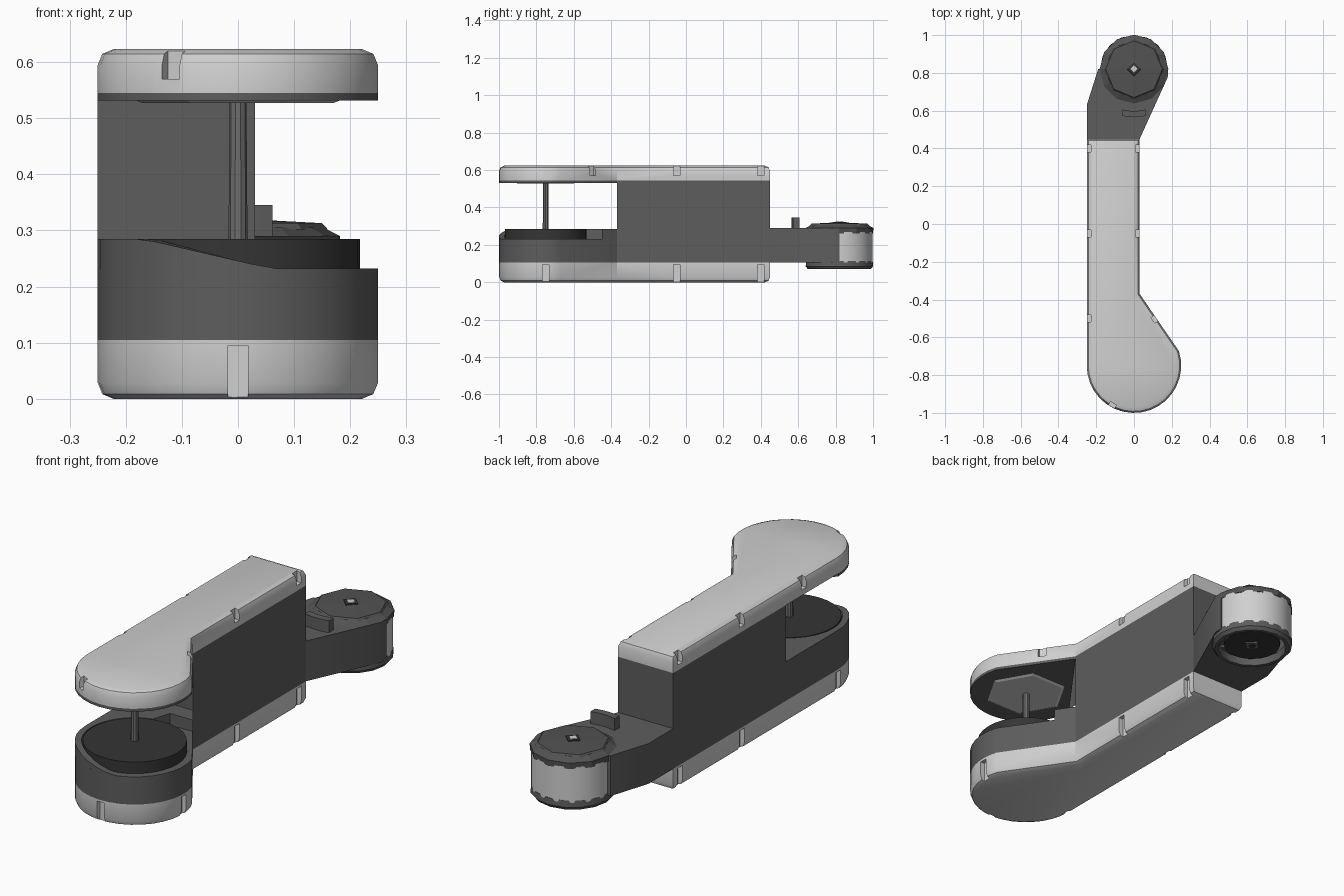
import bpy, bmesh, math
from mathutils import Matrix

cube = bpy.data.objects.get("Cube")
if cube:
    bpy.data.objects.remove(cube, do_unlink=True)


def material(name, v):
    m = bpy.data.materials.new(name)
    m.use_nodes = True
    col = (v, v, v, 1)
    m.diffuse_color = col
    bsdf = next(n for n in m.node_tree.nodes if n.type == 'BSDF_PRINCIPLED')
    bsdf.inputs["Base Color"].default_value = col
    bsdf.inputs["Roughness"].default_value = 0.6
    return m


LIGHT = material("light_grey", 0.63)
DARK = material("dark_grey", 0.11)
BLACK = material("charcoal", 0.035)
STEEL = material("steel_grey", 0.16)
CAP = material("cap_grey", 0.085)


def finish(name, bm, mat, smooth=True):
    bmesh.ops.recalc_face_normals(bm, faces=bm.faces)
    me = bpy.data.meshes.new(name)
    bm.to_mesh(me)
    bm.free()
    me.materials.append(mat)
    ob = bpy.data.objects.new(name, me)
    bpy.context.collection.objects.link(ob)
    if smooth:
        shade(ob)
    return ob


def shade(ob):
    bpy.ops.object.select_all(action='DESELECT')
    ob.select_set(True)
    bpy.context.view_layer.objects.active = ob
    bpy.ops.object.shade_smooth_by_angle(angle=math.radians(32))


def arc(cx, cy, r, a0, a1, n):
    """n + 1 points along an arc, angles in degrees."""
    angles = [math.radians(a0 + (a1 - a0) * i / n) for i in range(n + 1)]
    return [(cx + r * math.cos(a), cy + r * math.sin(a)) for a in angles]


def prism(name, pts, z0, z1, mat, bevel_z=None, bevel=0.03, smooth=True):
    """Extrude an outline; optionally round the rim lying at height bevel_z."""
    bm = bmesh.new()
    base = bm.faces.new([bm.verts.new((x, y, z0)) for x, y in pts])
    ext = bmesh.ops.extrude_face_region(bm, geom=[base])
    for v in ext["geom"]:
        if isinstance(v, bmesh.types.BMVert):
            v.co.z = z1
    if bevel_z is not None:
        rim = [e for e in bm.edges
               if all(abs(v.co.z - bevel_z) < 1e-5 for v in e.verts)]
        bmesh.ops.bevel(bm, geom=rim, offset=bevel, segments=2,
                        profile=0.5, affect='EDGES')
    return finish(name, bm, mat, smooth)


def lathe(name, profile, cx, cy, n, mat, smooth=True):
    """Revolve a (radius, z) profile around a vertical axis."""
    bm = bmesh.new()
    vs = [bm.verts.new((cx + r, cy, z)) for r, z in profile]
    edges = [bm.edges.new(p) for p in zip(vs, vs[1:])]
    bmesh.ops.spin(bm, geom=vs + edges, cent=(cx, cy, 0), axis=(0, 0, 1),
                   angle=math.tau, steps=n, use_duplicate=False)
    bmesh.ops.remove_doubles(bm, verts=bm.verts, dist=1e-5)
    return finish(name, bm, mat, smooth)


def cut_notches(ob, spots, z0, z1):
    """Cut small clip slots into a cover rim; each spot is x, y, angle."""
    bm = bmesh.new()
    for x, y, deg in spots:
        mat = (Matrix.Translation((x, y, (z0 + z1) / 2))
               @ Matrix.Rotation(math.radians(deg), 4, 'Z')
               @ Matrix.Diagonal((0.044, 0.036, z1 - z0, 1)))
        bmesh.ops.create_cube(bm, size=1, matrix=mat)
    cutter = finish("notch_cutter", bm, LIGHT, False)
    cutter.hide_render = True
    mod = ob.modifiers.new("notches", 'BOOLEAN')
    mod.operation = 'DIFFERENCE'
    mod.solver = 'EXACT'
    mod.object = cutter
    bpy.context.view_layer.objects.active = ob
    bpy.ops.object.modifier_apply(modifier=mod.name)
    bpy.data.objects.remove(cutter, do_unlink=True)
    shade(ob)


# Shared outline: straight bar with a round front end
FY = -0.75
outline = arc(0, FY, 0.25, 180, 378, 18) + [(0.03, -0.37), (0.03, 0.45), (-0.25, 0.45)]

# Light covers with clip slots
lower = prism("bottom_cover", outline, 0.0, 0.105, LIGHT, 0.0, 0.028)
upper = prism("top_cover", outline, 0.545, 0.623, LIGHT, 0.623, 0.028)
side = [(-0.25, -0.05, 0), (0.03, -0.05, 0), (-0.25, 0.40, 0), (0.03, 0.40, 0)]
cut_notches(lower, side + [(-0.25, FY, 0), (0.25, FY, 0), (0, -1.0, 90)], -0.02, 0.095)
cut_notches(upper, side + [(-0.25, -0.5, 0), (0.118, -0.498, 34), (-0.12, -0.969, 61)],
            0.57, 0.65)

# Dark body: block, front tray and plate under the top cover
prism("body_block", [(-0.25, -0.37), (0.03, -0.37), (0.03, 0.45), (-0.25, 0.45)],
      0.105, 0.545, DARK)
prism("front_tray", outline, 0.105, 0.232, DARK)
prism("upper_plate", outline[:20], 0.532, 0.545, DARK)
prism("tray_shelf", [(-0.25, FY)] + arc(0, FY, 0.222, 180, 105, 8)
      + [(-0.03, -0.45), (0.085, -0.45), (0.03, -0.37), (-0.25, -0.37)],
      0.232, 0.285, DARK)

# Rim wall that slopes down around the tray
bm = bmesh.new()
rows = []
for (xo, yo), (xi, yi) in zip(arc(0, FY, 0.25, 180, 286, 10), arc(0, FY, 0.222, 180, 286, 10)):
    h = 0.285 - 0.053 * min(1, max(0, (xo + 0.17) / 0.23))
    rows.append([bm.verts.new(c) for c in
                 ((xo, yo, 0.23), (xo, yo, h), (xi, yi, h), (xi, yi, 0.23))])
for a, b in zip(rows, rows[1:]):
    for i in range(4):
        j = (i + 1) % 4
        bm.faces.new((a[i], a[j], b[j], b[i]))
bm.faces.new(rows[0])
bm.faces.new(rows[-1])
finish("tray_rim", bm, DARK)

# Turntable disc, rod and the rod's upper mount
lathe("turntable_disc", [(0, 0.23), (0.217, 0.23), (0.217, 0.285), (0, 0.285)],
      0, FY, 32, BLACK)
lathe("rod", [(0, 0.28), (0.017, 0.28), (0.015, 0.535), (0, 0.535)], 0, FY, 10, STEEL)
lathe("rod_mount", [(0, 0.535), (0.19, 0.535), (0.17, 0.527), (0, 0.527)],
      0, FY, 6, LIGHT, False)

# Rear arm
HY = 0.82
prism("rear_arm", [(-0.25, 0.45), (0.03, 0.45), (0.18, 0.78), (0.18, HY),
                   (-0.19, HY), (-0.25, 0.63)], 0.105, 0.29, DARK)

# Rear head: light drum, dark top slab and faceted cap
lathe("drum", [(0, 0.105), (0.176, 0.105), (0.176, 0.27), (0, 0.27)], 0, HY, 32, LIGHT)
lathe("head_slab", [(0, 0.262), (0.18, 0.262), (0.182, 0.29), (0.15, 0.306), (0, 0.306)],
      0, HY, 12, CAP, False)
lathe("head_cap", [(0, 0.302), (0.16, 0.302), (0.15, 0.313), (0, 0.321)],
      0, HY, 8, CAP, False)
lathe("cap_socket", [(0, 0.318), (0.038, 0.318), (0.036, 0.323), (0, 0.323)],
      0, HY, 4, BLACK, False)
lathe("cap_pin", [(0, 0.322), (0.022, 0.322), (0.02, 0.325), (0, 0.325)],
      0, HY, 4, LIGHT, False)

# Hollow base ring with a recessed hub
lathe("base_ring", [(0.178, 0.115), (0.18, 0.085), (0.168, 0.07), (0.152, 0.07),
                    (0.148, 0.115), (0.178, 0.115)], 0, HY, 16, DARK)
lathe("base_hub", [(0, 0.11), (0.125, 0.11), (0.125, 0.088), (0, 0.088)], 0, HY, 20, BLACK)
lathe("hub_plate", [(0, 0.089), (0.04, 0.089), (0.038, 0.083), (0, 0.083)],
      0, HY, 4, STEEL, False)
lathe("hub_pin", [(0, 0.084), (0.016, 0.084), (0.015, 0.08), (0, 0.08)],
      0, HY, 8, BLACK, False)

# Curved stop tab on the arm
prism("stop_tab", arc(0, HY, 0.255, 256, 284, 6) + arc(0, HY, 0.222, 286, 254, 6),
      0.285, 0.345, DARK)
